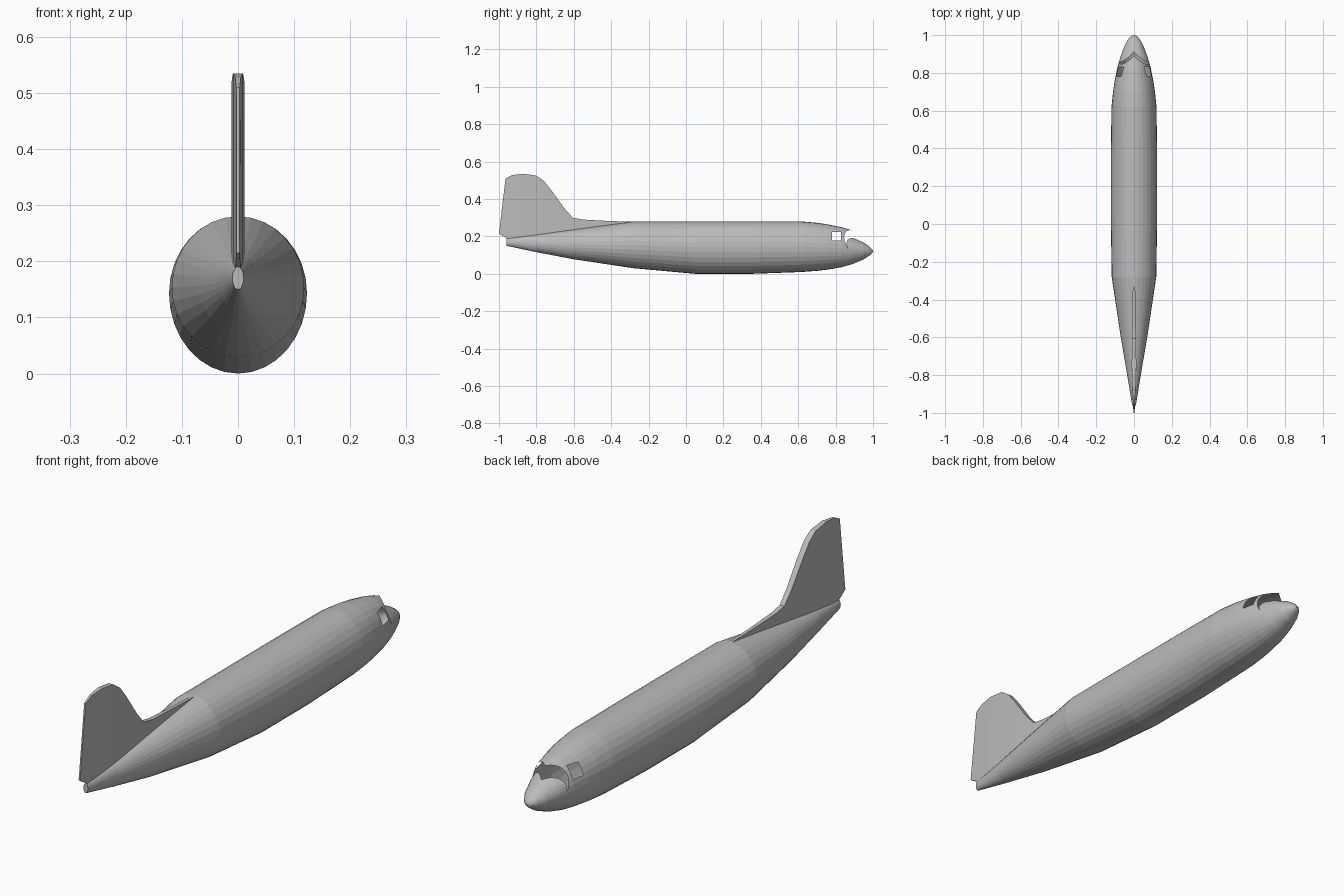
import bpy, bmesh, math
from mathutils import Vector

if "Cube" in bpy.data.objects:
    bpy.data.objects.remove(bpy.data.objects["Cube"])

paint = bpy.data.materials.new("plain grey")
paint.diffuse_color = (0.5, 0.5, 0.5, 1)
paint.use_nodes = True
paint.node_tree.nodes["Principled BSDF"].inputs["Base Color"].default_value = paint.diffuse_color
HALF = 16  # facets in each half of the round body

# Stations along the body: y, half width, centre z, end z (crown or belly)
TAIL = [(-.96, .010, .170), (-.8, .036, .162), (-.6, .070, .156),
        (-.28, .118, .153), (.05, .123, .143), (.35, .123, .143), (.62, .119, .143)]
NOSE = [(.70, .111, .142), (.76, .102, .140), (.83, .088, .135), (.89, .070, .130),
        (.95, .047, .125), (.98, .029, .122), (.995, .014, .12), (1, .001, .12)]
CROWN = [.19, .211, .2375, .28, .28, .28, .28,
         .273, .264, .25, .232, .195, .16, .135, .121]
BELLY = [.15, .116, .078, .03, 0, 0, .01,
         .016, .023, .035, .052, .077, .097, .109, .119]
DECK = [.256, .238, .214, .194, .167, .147, .132, .121]


def finish(bm, name):
    bmesh.ops.recalc_face_normals(bm, faces=bm.faces)
    mesh = bpy.data.meshes.new(name)
    bm.to_mesh(mesh)
    bm.free()
    mesh.materials.append(paint)
    ob = bpy.data.objects.new(name, mesh)
    bpy.context.collection.objects.link(ob)
    return ob


def half_shell(stations, ends):
    """Half tube from the centre line to the given crown or belly heights."""
    bm = bmesh.new()
    rings = []
    for (y, w, zc), end in zip(stations, ends):
        ring = []
        for i in range(HALF + 1):
            a = math.pi * i / HALF
            ring.append(bm.verts.new((w * math.cos(a), y, zc + (end - zc) * math.sin(a))))
        rings.append(ring)
    for r, s in zip(rings, rings[1:]):
        for i in range(HALF):
            bm.faces.new((r[i], r[i + 1], s[i + 1], s[i]))
    return bm, rings


def cut(bm, co, no):
    geom = bm.verts[:] + bm.edges[:] + bm.faces[:]
    bmesh.ops.bisect_plane(bm, geom=geom, plane_co=co, plane_no=no)


def remove(bm, rule):
    gone = [f for f in bm.faces if rule(f.calc_center_median())]
    bmesh.ops.delete(bm, geom=gone, context='FACES')


# V-shaped, raked windscreen plane
APEX = Vector((0, .89, .232))
RAKE = Vector((.08, -.07, 0)).cross(Vector((0, .02, -.045)))
if RAKE.y < 0:
    RAKE.negate()


def ahead(c):
    return RAKE.dot(Vector((abs(c.x), c.y, c.z)) - APEX) > 0


def cut_chevron(bm):
    cut(bm, APEX, RAKE)
    cut(bm, APEX, Vector((-RAKE.x, RAKE.y, RAKE.z)))


# Upper fuselage: cut at the windscreen, with open side windows
bm, rings = half_shell(TAIL + NOSE, CROWN)
cut_chevron(bm)
remove(bm, ahead)
for y in (.78, .83):
    cut(bm, (0, y, 0), (0, 1, 0))
for z in (.178, .225):
    cut(bm, (0, 0, z), (0, 0, 1))
remove(bm, lambda c: .78 < c.y < .83 and .178 < c.z < .225)
finish(bm, "fuselage_upper")

# Lower fuselage
bm, rings = half_shell(TAIL + NOSE, BELLY)
finish(bm, "fuselage_lower")

# Nose deck in front of the windscreen
bm, rings = half_shell(NOSE, DECK)
cut_chevron(bm)
remove(bm, lambda c: not ahead(c))
finish(bm, "nose_deck")

# Small cap closing the tail end
bm = bmesh.new()
bm.faces.new([bm.verts.new((.01 * math.cos(a), -.96, .17 + .02 * math.sin(a)))
              for a in (math.tau * i / (2 * HALF) for i in range(2 * HALF))])
finish(bm, "tail_cap")

# Tail fin: columns of top y, top z, bottom y, half thickness
FIN = [(-.965, .51, -1, .003), (-.93, .528, -.955, .005), (-.87, .535, -.89, .009),
       (-.80, .525, -.82, .011), (-.76, .497, -.77, .012), (-.72, .447, -.72, .012),
       (-.65, .350, -.65, .011), (-.605, .300, -.605, .010), (-.55, .290, -.55, .009),
       (-.40, .282, -.40, .007), (-.28, .279, -.28, .006)]
bm = bmesh.new()
cols = []
for yt, zt, yb, w in FIN:
    zb = .215 if yb == -1 else .187 + (yb + .96) * .132
    wb = min(w, .008) if yb < -.9 else w
    cols.append([bm.verts.new(p) for p in
                 ((wb, yb, zb), (w, yt, zt), (-w, yt, zt), (-wb, yb, zb))])
for a, b in zip(cols, cols[1:]):
    for i in range(4):
        j = (i + 1) % 4
        bm.faces.new((a[i], a[j], b[j], b[i]))
bm.faces.new(cols[0])
bm.faces.new(cols[-1])
finish(bm, "tail_fin")
